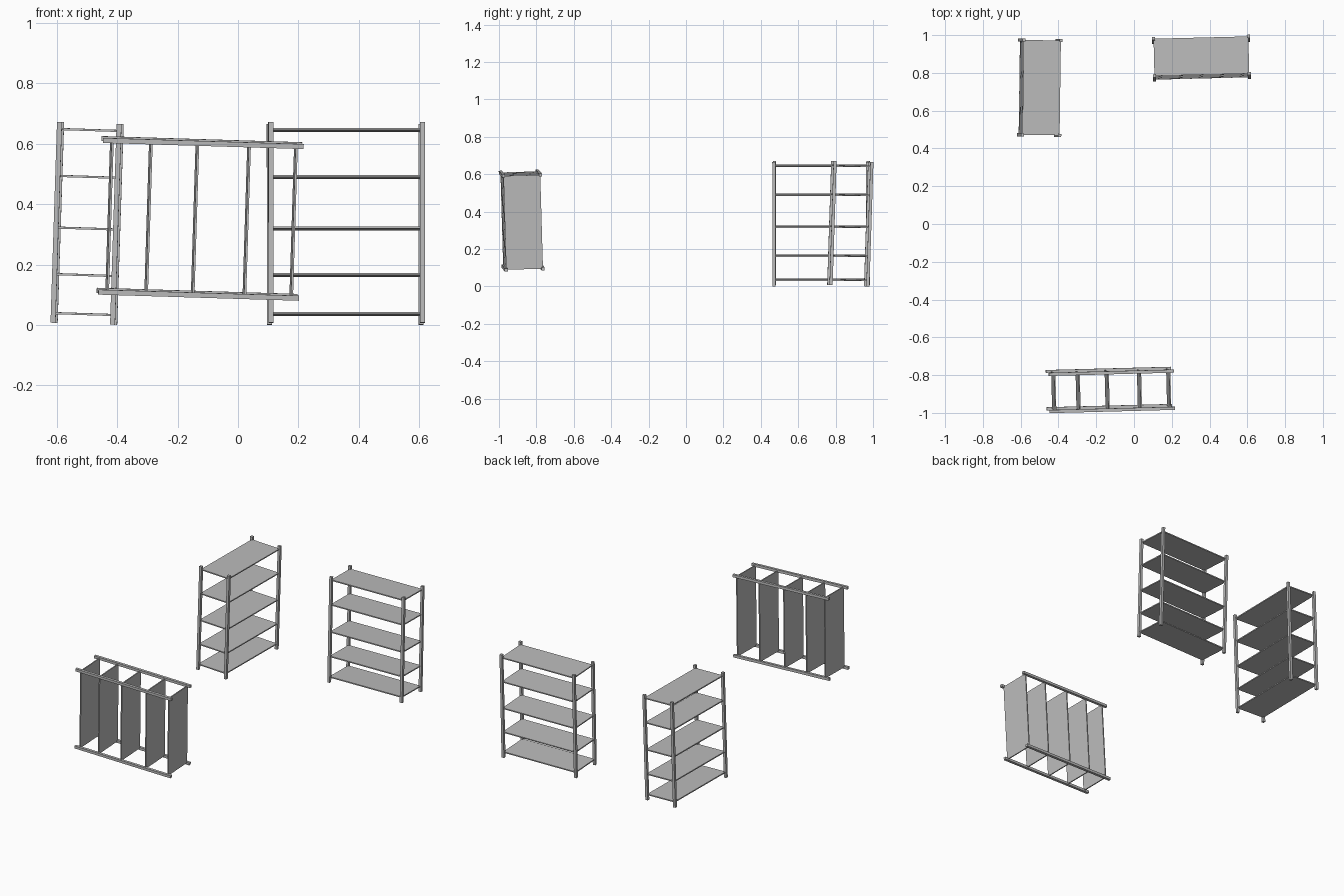
import bpy
import bmesh
from math import radians
from mathutils import Euler, Matrix, Vector

default_cube = bpy.data.objects.get("Cube")
if default_cube:
    bpy.data.objects.remove(default_cube, do_unlink=True)

LENGTH, DEPTH, HEIGHT = 0.502, 0.197, 0.664   # between post centres, post height
POST = 0.0165
SHELF = 0.007
SHELF_LEVELS = (-0.30, -0.171, -0.017, 0.154, 0.309)   # from the rack centre

grey = bpy.data.materials.new("plain grey")
grey.use_nodes = True
colour = (0.5, 0.5, 0.5, 1)
grey.diffuse_color = colour
grey.node_tree.nodes["Principled BSDF"].inputs["Base Color"].default_value = colour


def boxes(name, size, centres, placement):
    """One object made of equal boxes, set in place by a matrix."""
    bm = bmesh.new()
    for centre in centres:
        bmesh.ops.create_cube(bm, size=1, matrix=Matrix.LocRotScale(
            Vector(centre), None, Vector(size)))
    mesh = bpy.data.meshes.new(name)
    bm.to_mesh(mesh)
    bm.free()
    mesh.materials.append(grey)
    obj = bpy.data.objects.new(name, mesh)
    obj.matrix_world = placement
    bpy.context.scene.collection.objects.link(obj)


def rack(name, centre, lean, turn=None):
    """Four corner posts and five shelves; turn is the base pose, lean the small tilt."""
    rotation = Euler([radians(a) for a in lean]).to_matrix().to_4x4()
    if turn:
        rotation = rotation @ Matrix.Rotation(radians(90), 4, turn)
    placement = Matrix.Translation(centre) @ rotation
    corners = [(sx * LENGTH / 2, sy * DEPTH / 2, 0) for sx in (-1, 1) for sy in (-1, 1)]
    boxes(name + "_posts", (POST, POST, HEIGHT), corners, placement)
    boxes(name + "_shelves", (LENGTH, DEPTH, SHELF),
          [(0, 0, z) for z in SHELF_LEVELS], placement)


# Two upright racks at the back and one lying on its end at the front
rack("left_rack", (0.357, 0.8785, 0.336), (-1.85, 0, 1.4))
rack("right_rack", (-0.499, 0.722, 0.336), (0, 1.85, -0.8), "Z")
rack("fallen_rack", (-0.125, -0.8785, 0.3525), (1.7, 1.75, 1.5), "Y")
